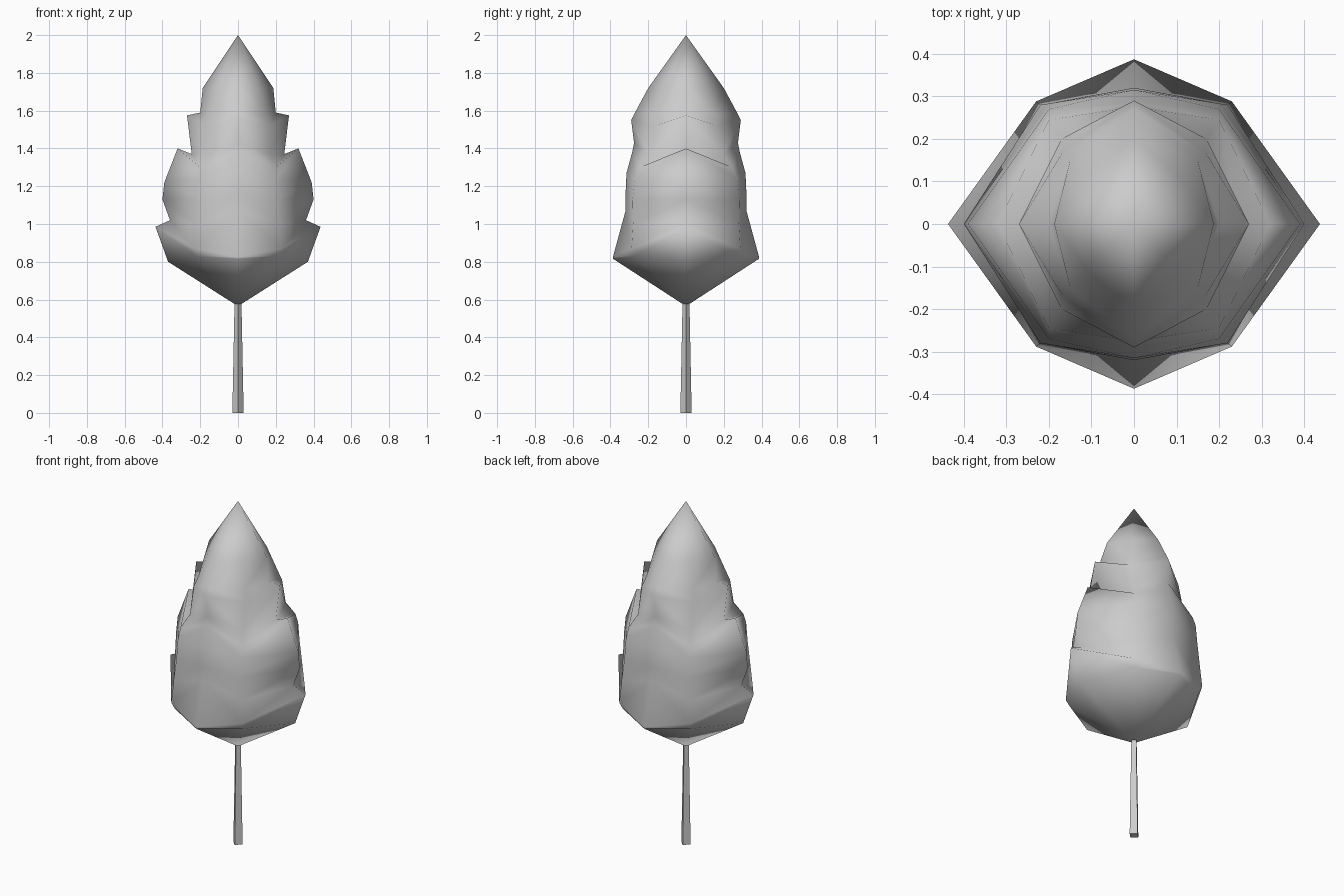
import bpy
import bmesh
import math

cube = bpy.data.objects.get("Cube")
if cube:
    bpy.data.objects.remove(cube, do_unlink=True)

grey = bpy.data.materials.new("plain grey")
grey.use_nodes = True
colour = (0.6, 0.6, 0.6, 1)
grey.diffuse_color = colour
grey.node_tree.nodes["Principled BSDF"].inputs["Base Color"].default_value = colour


def make_object(name, bm, smooth):
    bmesh.ops.recalc_face_normals(bm, faces=bm.faces)
    mesh = bpy.data.meshes.new(name)
    bm.to_mesh(mesh)
    bm.free()
    mesh.materials.append(grey)
    obj = bpy.data.objects.new(name, mesh)
    bpy.context.collection.objects.link(obj)
    for poly in mesh.polygons:
        poly.use_smooth = smooth
    return obj


def leaf_ring(bm, side, diag, front):
    """Eight-sided ring, symmetric in x and y: side (x, z), diagonal (x, y, z), front (y, z)."""
    sx, sz = side
    dx, dy, dz = diag
    fy, fz = front
    points = [(sx, 0, sz), (dx, dy, dz), (0, fy, fz), (-dx, dy, dz),
              (-sx, 0, sz), (-dx, -dy, dz), (0, -fy, fz), (dx, -dy, dz)]
    return [bm.verts.new(p) for p in points]


# Crown: layers of leaves that flare out and tuck back in, from bottom to top
layers = [
    ((.37, .80), (.22, .27, .83), (.385, .815)),
    ((.437, .985), (.23, .288, .87), (.387, .825)),
    ((.36, 1.02), (.22, .28, 1.0), (.32, 1.07)),
    ((.40, 1.13), (.20, .283, 1.13), (.32, 1.16)),
    ((.39, 1.22), (.20, .27, 1.24), (.315, 1.27)),
    ((.32, 1.40), (.20, .245, 1.30), (.285, 1.38)),
    ((.245, 1.37), (.17, .20, 1.37), (.275, 1.43)),
    ((.27, 1.575), (.17, .165, 1.52), (.29, 1.55)),
    ((.20, 1.59), (.15, .15, 1.58), (.27, 1.59)),
    ((.187, 1.72), (.11, .11, 1.72), (.20, 1.72)),
]
bm = bmesh.new()
rings = [leaf_ring(bm, *layer) for layer in layers]
for low, high in zip(rings, rings[1:]):
    for i in range(8):
        j = (i + 1) % 8
        # Diagonals run symmetrically away from the side points
        if i % 4 in (0, 3):
            a, b = (i, j) if i % 4 == 0 else (j, i)
        else:
            a, b = (j, i) if i % 4 == 1 else (i, j)
        bm.faces.new((low[a], low[b], high[a]))
        bm.faces.new((low[b], high[b], high[a]))
for ring, z in ((rings[0], .565), (rings[-1], 2.0)):
    tip = bm.verts.new((0, 0, z))
    for i in range(8):
        bm.faces.new((ring[i], ring[(i + 1) % 8], tip))
make_object("crown", bm, True)

# Trunk: thin tapered four-sided post with its corners on the axes
bm = bmesh.new()
bmesh.ops.create_cone(bm, cap_ends=True, segments=4, radius1=.03, radius2=.018, depth=.6)
bmesh.ops.translate(bm, verts=bm.verts, vec=(0, 0, .3))
trunk = make_object("trunk", bm, False)
corner = max(trunk.data.vertices, key=lambda v: v.co.x).co
if abs(corner.x) < .025:
    trunk.rotation_euler.z = math.radians(45)
